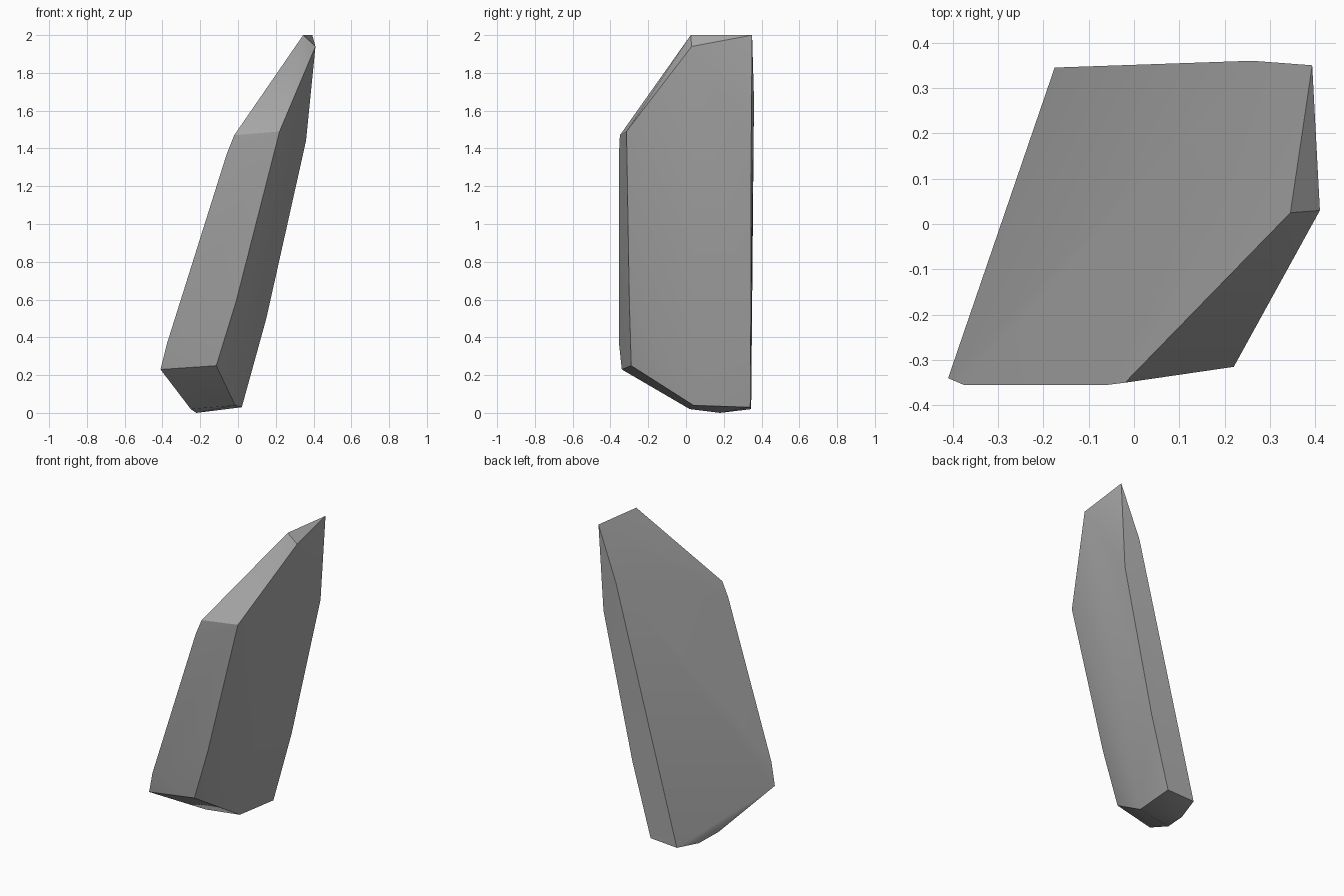
import bpy, bmesh, math

cube = bpy.data.objects.get("Cube")
if cube:
    bpy.data.objects.remove(cube, do_unlink=True)

# Stone colour
stone = bpy.data.materials.new("grey_stone")
stone.use_nodes = True
grey = (0.4, 0.4, 0.4, 1)
stone.diffuse_color = grey
shader = next(n for n in stone.node_tree.nodes if n.type == "BSDF_PRINCIPLED")
shader.inputs["Base Color"].default_value = grey
shader.inputs["Roughness"].default_value = 0.9

# Corner lines of the leaning slab, each listed from bottom to top
front_right_corner = [(-0.41, -0.34, 0.23), (-0.375, -0.355, 0.37),
                      (-0.06, -0.355, 1.37), (-0.02, -0.35, 1.47)]
front_left_corner = [(-0.115, -0.29, 0.25), (-0.01, -0.3, 0.59), (0.22, -0.315, 1.49)]
back_left_corner = [(0.02, 0.34, 0.03), (0.15, 0.343, 0.5), (0.36, 0.345, 1.44)]
back_right_corner = [(-0.175, 0.345, 0.02), (0.26, 0.36, 1.66)]
foot = [(-0.25, 0.02, 0.02), (-0.015, 0.04, 0.04), (-0.22, 0.18, 0)]
tip = [(0.345, 0.025, 2), (0.41, 0.03, 1.94), (0.393, 0.35, 2)]

# Wrap the corners into one chiselled solid
bm = bmesh.new()
for line in (front_right_corner, front_left_corner, back_left_corner,
             back_right_corner, foot, tip):
    for point in line:
        bm.verts.new(point)
bmesh.ops.convex_hull(bm, input=bm.verts[:])
loose = [v for v in bm.verts if not v.link_faces]
bmesh.ops.delete(bm, geom=loose, context="VERTS")
bmesh.ops.dissolve_limit(bm, angle_limit=math.radians(1),
                         verts=bm.verts[:], edges=bm.edges[:])
bmesh.ops.recalc_face_normals(bm, faces=bm.faces[:])

mesh = bpy.data.meshes.new("standing_stone")
bm.to_mesh(mesh)
bm.free()
mesh.materials.append(stone)
rock = bpy.data.objects.new("standing_stone", mesh)
bpy.context.collection.objects.link(rock)

# Smooth the gentle bulges, keep the chiselled edges sharp
bpy.ops.object.select_all(action="DESELECT")
rock.select_set(True)
bpy.context.view_layer.objects.active = rock
bpy.ops.object.shade_smooth_by_angle(angle=math.radians(30))
